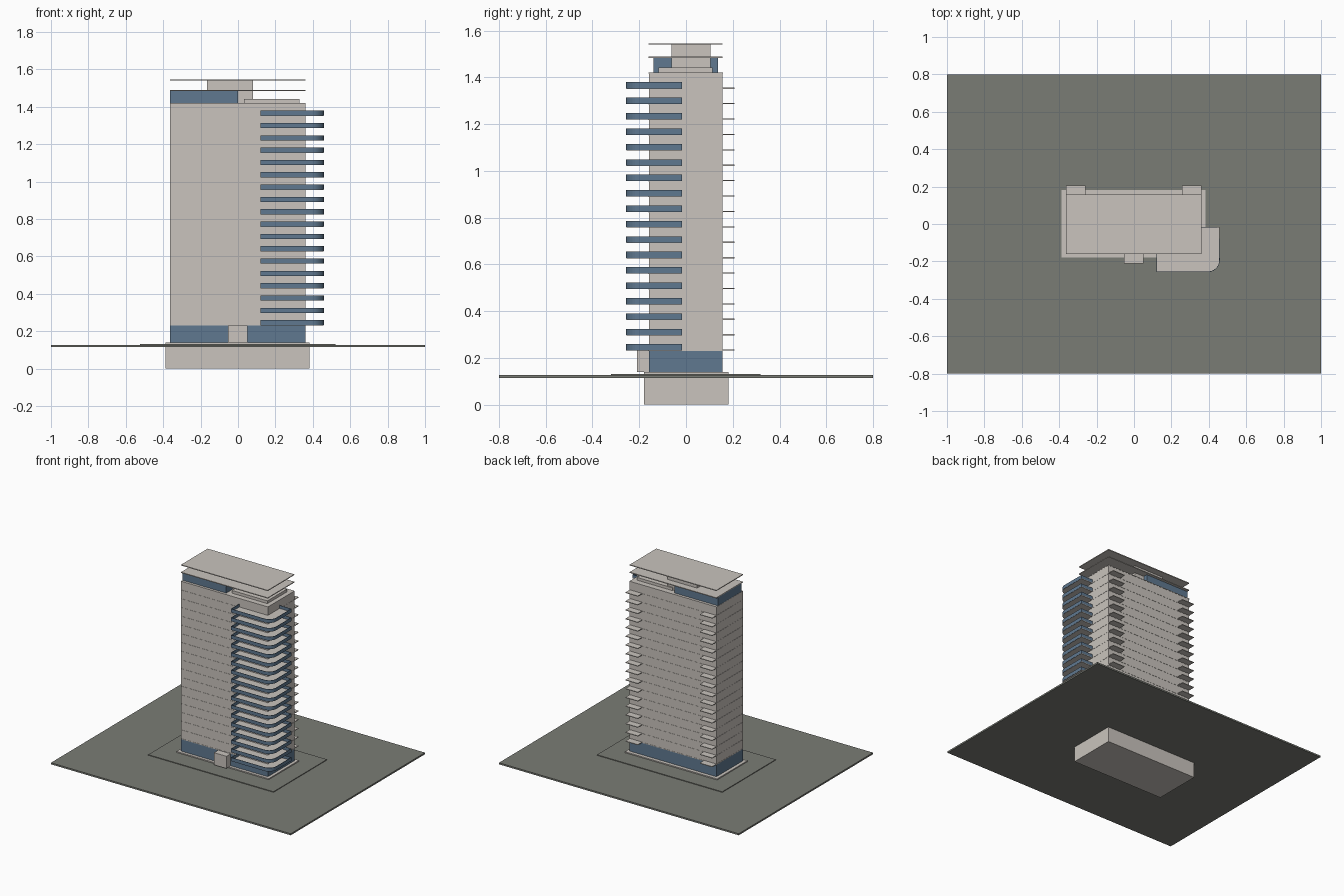
import bpy, bmesh, math

if "Cube" in bpy.data.objects:
    bpy.data.objects.remove(bpy.data.objects["Cube"])

FLOORS, BASE, STEP = 18, 0.231, 0.0659   # storeys, first floor level, storey height


def material(name, rgb):
    m = bpy.data.materials.new(name)
    m.diffuse_color = (*rgb, 1)
    m.use_nodes = True
    m.node_tree.nodes["Principled BSDF"].inputs["Base Color"].default_value = m.diffuse_color
    return m


BEIGE = material("beige_concrete", (0.585, 0.55, 0.51))
GLASS = material("blue_glass", (0.115, 0.19, 0.28))
GREY = material("grey_paving", (0.195, 0.202, 0.178))


def finish(name, bm, mat):
    bmesh.ops.recalc_face_normals(bm, faces=bm.faces)
    mesh = bpy.data.meshes.new(name)
    bm.to_mesh(mesh)
    bm.free()
    mesh.materials.append(mat)
    obj = bpy.data.objects.new(name, mesh)
    bpy.context.collection.objects.link(obj)
    return obj


def prism(name, outline, z0, z1, mat):
    bm = bmesh.new()
    face = bm.faces.new([bm.verts.new((x, y, z0)) for x, y in outline])
    top = bmesh.ops.extrude_face_region(bm, geom=[face])["geom"]
    bmesh.ops.translate(bm, vec=(0, 0, z1 - z0),
                        verts=[v for v in top if isinstance(v, bmesh.types.BMVert)])
    return finish(name, bm, mat)


def box(name, x0, x1, y0, y1, z0, z1, mat):
    return prism(name, [(x0, y0), (x1, y0), (x1, y1), (x0, y1)], z0, z1, mat)


def wall(name, path, z0, z1, thickness, mat):
    bm = bmesh.new()
    low = [bm.verts.new((x, y, z0)) for x, y in path]
    high = [bm.verts.new((x, y, z1)) for x, y in path]
    for i in range(len(path) - 1):
        bm.faces.new((low[i], low[i + 1], high[i + 1], high[i]))
    obj = finish(name, bm, mat)
    mod = obj.modifiers.new("thickness", "SOLIDIFY")
    mod.thickness, mod.offset = thickness, 0
    return obj


def repeat_floors(obj, count=FLOORS):
    mod = obj.modifiers.new("storeys", "ARRAY")
    mod.count = count
    mod.use_relative_offset = False
    mod.use_constant_offset = True
    mod.constant_offset_displace = (0, 0, STEP)


def corner(x, y, r, steps=8):
    # rounded front right corner, from the front edge round to the side edge
    angles = [math.radians(-90 + 90 * i / steps) for i in range(steps + 1)]
    return [(x - r + r * math.cos(a), y + r + r * math.sin(a)) for a in angles]


# Site and basement
box("ground", -1, 1, -0.8, 0.8, 0.115, 0.127, GREY)
box("paved_terrace", -0.525, 0.52, -0.32, 0.318, 0.126, 0.132, GREY)
box("basement", -0.387, 0.382, -0.18, 0.182, 0, 0.14, BEIGE)

# Lobby and entrance
X0, X1, Y0, Y1 = -0.363, 0.36, -0.158, 0.156
box("lobby_glass", X0, X1, Y0, Y1, 0.139, 0.232, GLASS)
box("entrance", -0.053, 0.05, -0.21, -0.15, 0.139, 0.231, BEIGE)

# Tower with a thin slab at each storey
box("tower_walls", X0, X1, Y0, Y1, BASE, 1.42, BEIGE)
slab = box("floor_slab", X0 - 0.0015, X1 + 0.0015, Y0 - 0.0015, Y1 + 0.0015,
           BASE - 0.001, BASE + 0.004, BEIGE)
repeat_floors(slab, FLOORS + 1)

# Wrap-round front balconies with glass parapets
outline = [(0.12, -0.255)] + corner(0.457, -0.255, 0.06) + [
    (0.457, -0.017), (0.35, -0.017), (0.35, -0.15), (0.12, -0.15)]
repeat_floors(prism("front_balcony_slab", outline, BASE, BASE + 0.005, BEIGE))
path = [(0.1215, Y0), (0.1215, -0.255)] + corner(0.457, -0.255, 0.06) + [
    (0.457, -0.0185), (X1, -0.0185)]
repeat_floors(wall("front_balcony_parapet", path, BASE + 0.001, BASE + 0.028, 0.003, GLASS))

# Small rear balconies
for side, a, b in (("left", X0, -0.26), ("right", 0.257, X1)):
    repeat_floors(box("rear_balcony_" + side, a, b, 0.15, 0.207, BASE, BASE + 0.005, BEIGE))

# Rooftop: glazed lounge, raised deck, lift core and two thin roofs
box("rooftop_lounge", X0, 0.0, -0.14, 0.137, 1.42, 1.484, GLASS)
box("roof_deck", 0.033, 0.328, -0.118, 0.114, 1.42, 1.442, BEIGE)
box("lift_core", -0.166, 0.08, -0.063, 0.105, 1.42, 1.541, BEIGE)
for name, z in (("lower_roof", 1.484), ("upper_roof", 1.54)):
    box(name, X0, X1, -0.16, 0.157, z, z + 0.006, BEIGE)
